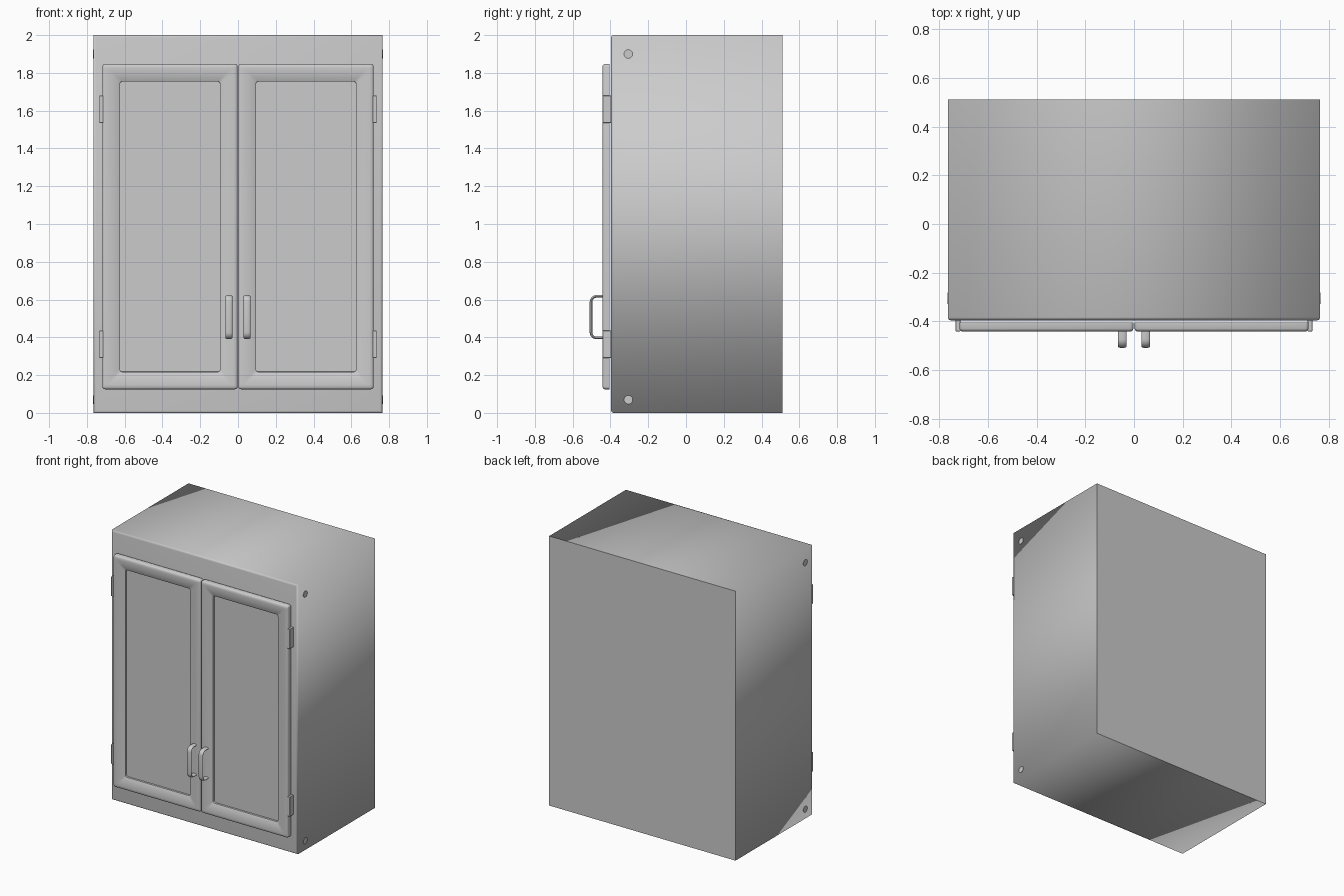
import bpy
import bmesh
from math import cos, sin, pi, radians
from mathutils import Vector, Matrix

cube = bpy.data.objects.get("Cube")
if cube:
    bpy.data.objects.remove(cube, do_unlink=True)

grey = bpy.data.materials.new("plain_grey")
grey.use_nodes = True
grey.diffuse_color = (0.6, 0.6, 0.6, 1)
grey.node_tree.nodes["Principled BSDF"].inputs["Base Color"].default_value = (0.6, 0.6, 0.6, 1)


def finish(name, bm, angle=None):
    """Turn a bmesh into an object; angle keeps sharper edges crisp."""
    bmesh.ops.recalc_face_normals(bm, faces=bm.faces)
    mesh = bpy.data.meshes.new(name)
    bm.to_mesh(mesh)
    bm.free()
    mesh.materials.append(grey)
    if angle:
        mesh.shade_smooth()
        mesh.set_sharp_from_angle(angle=radians(angle))
    obj = bpy.data.objects.new(name, mesh)
    bpy.context.collection.objects.link(obj)
    return obj


def box(lo, hi):
    bm = bmesh.new()
    bmesh.ops.create_cube(bm, size=1)
    lo, hi = Vector(lo), Vector(hi)
    bmesh.ops.scale(bm, vec=hi - lo, verts=bm.verts)
    bmesh.ops.translate(bm, vec=(lo + hi) / 2, verts=bm.verts)
    return bm


def bevel(bm, edges, offset, segments):
    bmesh.ops.bevel(bm, geom=edges, offset=offset, segments=segments,
                    profile=0.5, affect='EDGES')


def loft(rings):
    """Skin equal-length closed rings and cap both ends."""
    bm = bmesh.new()
    loops = [[bm.verts.new(p) for p in ring] for ring in rings]
    for a, b in zip(loops, loops[1:]):
        n = len(a)
        for i in range(n):
            bm.faces.new((a[i], a[(i + 1) % n], b[(i + 1) % n], b[i]))
    bm.faces.new(loops[0])
    bm.faces.new(loops[-1])
    return bm


def rounded_rect(x0, x1, z0, z1, y, r, steps=4):
    corners = ((x1 - r, z1 - r), (x0 + r, z1 - r), (x0 + r, z0 + r), (x1 - r, z0 + r))
    return [(cx + r * cos(a), y, cz + r * sin(a))
            for k, (cx, cz) in enumerate(corners)
            for a in (pi / 2 * (k + i / steps) for i in range(steps + 1))]


# Cabinet body: rounded front edges, softly shaded sides, crisp flat back
FRONT, BACK, HALF = -0.396, 0.512, 0.765
bm = box((-HALF, FRONT, 0), (HALF, BACK, 2))
bevel(bm, [e for e in bm.edges if all(v.co.y < 0 for v in e.verts)], 0.012, 3)
for f in bm.faces:
    f.smooth = True
for e in bm.edges:
    if all(v.co.y > BACK - 0.001 for v in e.verts):
        e.smooth = False
finish("cabinet_body", bm)

# Door section: inset from the outline, depth, corner radius
DOOR_SECTION = ((0, -0.405, 0.014), (0, -0.430, 0.014), (0.003, -0.437, 0.013),
                (0.009, -0.441, 0.012), (0.022, -0.442, 0.012), (0.05, -0.440, 0.012),
                (0.075, -0.434, 0.012), (0.092, -0.427, 0.014), (0.093, -0.414, 0.013))


def handle_path(z0, z1, base, out, r, steps=6):
    """Depth and height points with tangent angle along a bracket with round bends."""
    path = [(base, z0, pi)]
    for i in range(steps + 1):
        a = pi / 2 * i / steps
        path.append((out + r - r * sin(a), z0 + r - r * cos(a), pi - a))
    for i in range(steps + 1):
        a = pi / 2 * i / steps
        path.append((out + r - r * cos(a), z1 - r + r * sin(a), pi / 2 - a))
    path.append((base, z1, 0))
    return path


for side, s in (("right", -1), ("left", 1)):
    # Framed door with recessed panel
    x0, x1 = sorted((s * 0.002, s * 0.718))
    finish(side + "_door", loft([
        rounded_rect(x0 + d, x1 - d, 0.125 + d, 1.847 - d, y, r)
        for d, y, r in DOOR_SECTION]), 40)

    # Flattened bracket handle
    rings = []
    for y, z, t in handle_path(0.397, 0.617, -0.438, -0.503, 0.03):
        rings.append([(s * 0.048 + 0.018 * cos(a),
                       y - sin(t) * 0.007 * sin(a),
                       z + cos(t) * 0.007 * sin(a))
                      for a in (2 * pi * i / 16 for i in range(16))])
    finish(side + "_handle", loft(rings), 50)

    for level, z, cap_z in (("lower", 0.29, 0.07), ("upper", 1.535, 1.9)):
        # Hinge block at the outer door edge
        x0, x1 = sorted((s * 0.714, s * 0.734))
        bm = box((x0, -0.441, z), (x1, FRONT + 0.002, z + 0.145))
        bevel(bm, bm.edges[:], 0.002, 1)
        finish(side + "_" + level + "_hinge", bm)

        # Flat screw cap on the cabinet side
        bm = bmesh.new()
        bmesh.ops.create_cone(bm, cap_ends=True, segments=24, radius1=0.023,
                              radius2=0.023, depth=0.004,
                              matrix=Matrix.Translation((s * HALF, -0.305, cap_z))
                              @ Matrix.Rotation(pi / 2, 4, 'Y'))
        finish(side + "_" + level + "_screw_cap", bm, 40)
